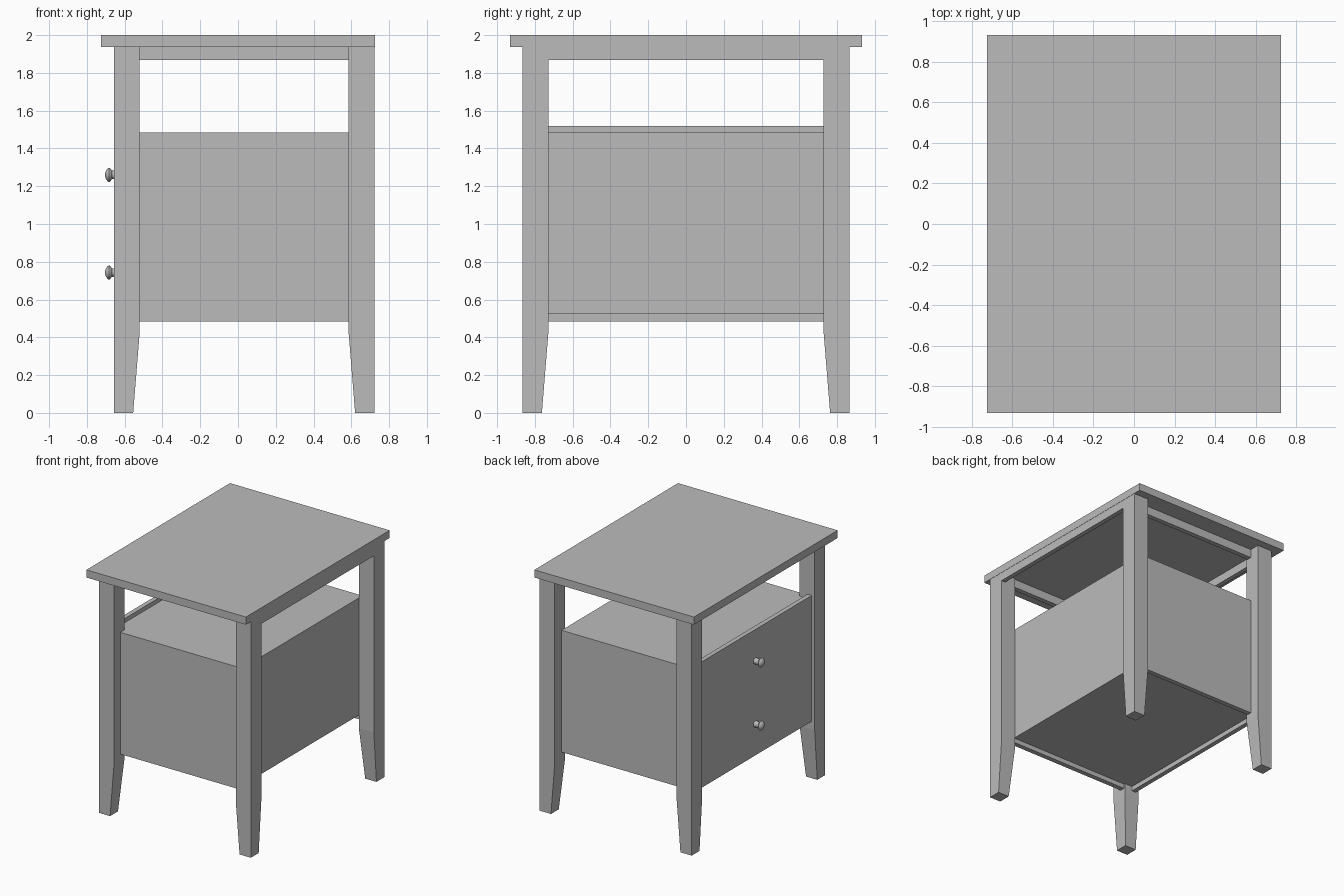
import bpy, bmesh, math
from mathutils import Matrix

if "Cube" in bpy.data.objects:
    bpy.data.objects.remove(bpy.data.objects["Cube"])

grey = bpy.data.materials.new("plain_grey")
grey.diffuse_color = (0.5, 0.5, 0.5, 1)
grey.use_nodes = True
grey.node_tree.nodes["Principled BSDF"].inputs["Base Color"].default_value = grey.diffuse_color


def finish(name, bm):
    bmesh.ops.recalc_face_normals(bm, faces=bm.faces)
    me = bpy.data.meshes.new(name)
    bm.to_mesh(me)
    bm.free()
    me.materials.append(grey)
    ob = bpy.data.objects.new(name, me)
    bpy.context.collection.objects.link(ob)
    return ob


def box(name, x0, x1, y0, y1, z0, z1):
    bm = bmesh.new()
    size = Matrix.Diagonal((x1 - x0, y1 - y0, z1 - z0, 1))
    mid = Matrix.Translation(((x0 + x1) / 2, (y0 + y1) / 2, (z0 + z1) / 2))
    bmesh.ops.create_cube(bm, size=1, matrix=mid @ size)
    return finish(name, bm)


# leg: square post whose two inner sides taper towards the foot
def leg(name, x, y, dx, dy):
    bm = bmesh.new()
    rings = []
    for z, w in ((0, 0.102), (0.42, 0.136), (1.937, 0.136)):
        rings.append([bm.verts.new((x + dx * w * a, y + dy * w * b, z))
                      for a, b in ((0, 0), (1, 0), (1, 1), (0, 1))])
    bm.faces.new(rings[0])
    bm.faces.new(rings[-1])
    for lo, hi in zip(rings, rings[1:]):
        for i in range(4):
            j = (i + 1) % 4
            bm.faces.new((lo[i], lo[j], hi[j], hi[i]))
    return finish(name, bm)


# knob: lathed profile of (distance out, radius) turned around the x axis
def knob(name, x, z):
    profile = ((0, 0.026), (0.03, 0.022), (0.038, 0.023), (0.047, 0.036),
               (0.053, 0.038), (0.06, 0.034), (0.069, 0.022), (0.074, 0.008))
    n = 20
    bm = bmesh.new()
    rings = [[bm.verts.new((x - d, r * math.cos(math.tau * i / n),
                            z + r * math.sin(math.tau * i / n)))
              for i in range(n)] for d, r in profile]
    bm.faces.new(rings[0])
    bm.faces.new(rings[-1])
    for lo, hi in zip(rings, rings[1:]):
        for i in range(n):
            j = (i + 1) % n
            bm.faces.new((lo[i], lo[j], hi[j], hi[i]))
    ob = finish(name, bm)
    bpy.ops.object.select_all(action='DESELECT')
    ob.select_set(True)
    bpy.context.view_layer.objects.active = ob
    bpy.ops.object.shade_smooth_by_angle(angle=math.radians(40))


box("table_top", -0.724, 0.724, -0.931, 0.931, 1.937, 2.0)

for s, side in ((-1, "left"), (1, "right")):
    leg("leg_drawer_" + side, -0.657, s * 0.865, 1, -s)
    leg("leg_back_" + side, 0.722, s * 0.865, -1, -s)
    # side panels and rails, set back from the leg faces
    y0, y1 = sorted((s * 0.74, s * 0.78))
    box("side_panel_" + side, -0.59, 0.584, y0, y1, 0.485, 1.484)
    box("side_rail_" + side, -0.53, 0.6, y0, y1, 1.867, 1.937)

# rails under the top
box("back_rail", 0.684, 0.722, -0.74, 0.74, 1.867, 1.937)
box("drawer_side_rail", -0.63, -0.592, -0.74, 0.74, 1.867, 1.937)

# cabinet body
box("back_panel", 0.546, 0.584, -0.74, 0.74, 0.523, 1.484)
box("shelf", -0.592, 0.546, -0.74, 0.74, 1.446, 1.484)
box("floor_panel", -0.592, 0.546, -0.74, 0.74, 0.523, 0.561)
box("drawer_front", -0.63, -0.592, -0.74, 0.74, 0.485, 1.518)

for z, level in ((1.26, "upper"), (0.743, "lower")):
    knob("knob_" + level, -0.63, z)
